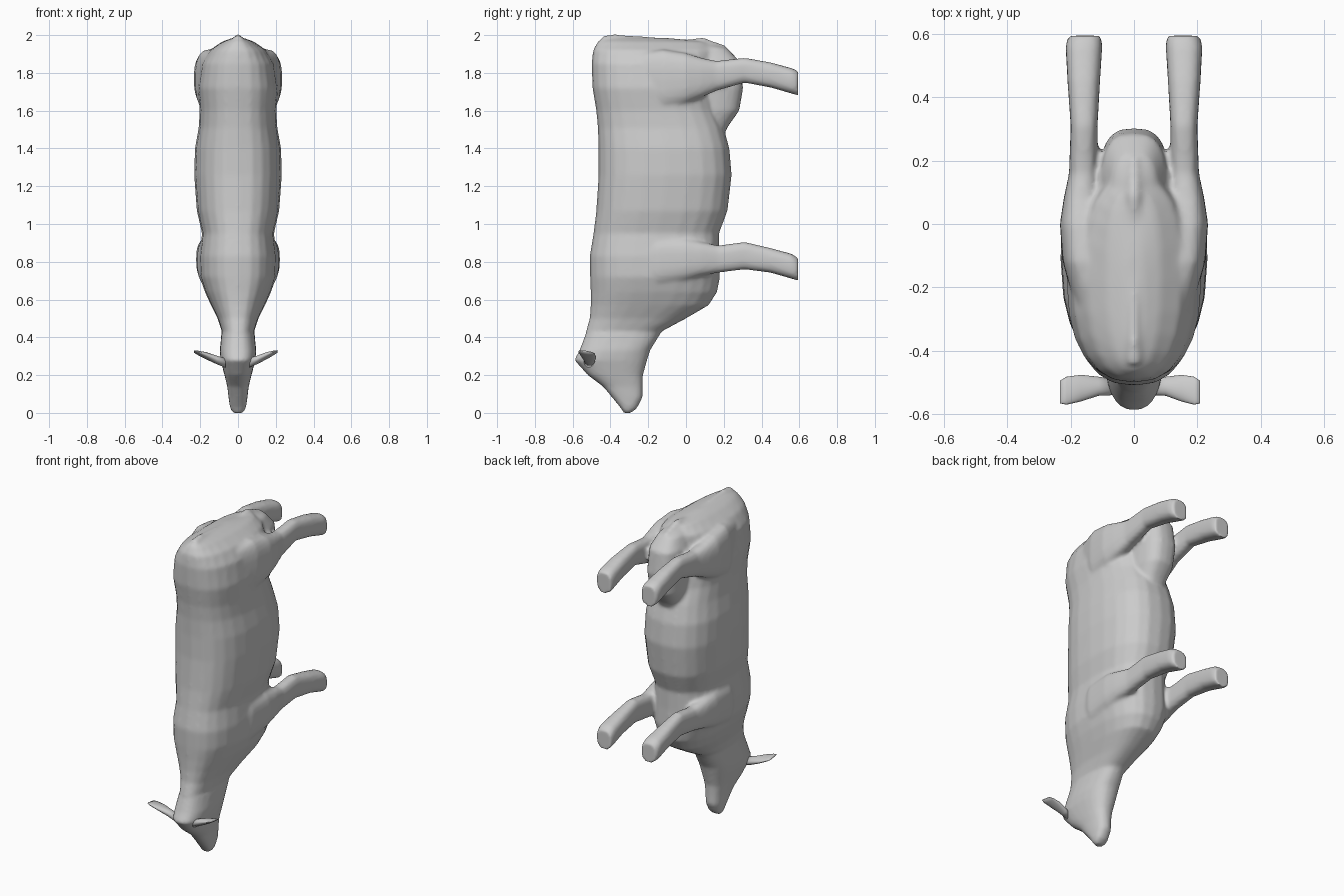
import bpy, bmesh, math
from mathutils import Vector

N = 24


def spow(v, p):
    return math.copysign(abs(v) ** p, v)


def loft(bm, rings, p=0.85, skew=0.0):
    """Rings of (centre, half axis a, half axis b) joined into a closed tube."""
    loops = []
    for c, a, b in rings:
        c, a, b = Vector(c), Vector(a), Vector(b)
        loop = []
        for i in range(N):
            t = 2 * math.pi * i / N
            s = spow(math.sin(t), p)
            loop.append(bm.verts.new(c + a * spow(math.cos(t), p) * (1 + skew * s) + b * s))
        loops.append(loop)
    for l0, l1 in zip(loops, loops[1:]):
        for i in range(N):
            j = (i + 1) % N
            bm.faces.new((l0[i], l0[j], l1[j], l1[i]))
    bm.faces.new(loops[0][::-1])
    bm.faces.new(loops[-1])


def z_loft(bm, rows, p=0.85, skew=0.0):
    """Rows of (z, y back, y belly, half width)."""
    loft(bm, [((0, (y0 + y1) / 2, z), (w, 0, 0), (0, (y1 - y0) / 2, 0))
              for z, y0, y1, w in rows], p, skew)


def y_loft(bm, rows, side=1, p=0.75):
    """Rows of (y, z low, z high, x inner, x outer)."""
    loft(bm, [((side * (x0 + x1) / 2, y, (z0 + z1) / 2), ((x1 - x0) / 2, 0, 0),
               (0, 0, (z1 - z0) / 2)) for y, z0, z1, x0, x1 in rows], p)


def finish(bm, name):
    bmesh.ops.recalc_face_normals(bm, faces=bm.faces)
    me = bpy.data.meshes.new(name)
    bm.to_mesh(me)
    bm.free()
    ob = bpy.data.objects.new(name, me)
    bpy.context.collection.objects.link(ob)
    for f in me.polygons:
        f.use_smooth = True
    return ob


body = bmesh.new()

# Trunk, neck and head, from muzzle up to rump
z_loft(body, [
    (0.00, -0.33, -0.29, 0.028), (0.025, -0.345, -0.26, 0.042),
    (0.08, -0.39, -0.23, 0.05), (0.14, -0.44, -0.23, 0.057),
    (0.20, -0.52, -0.228, 0.072), (0.28, -0.592, -0.205, 0.092),
    (0.33, -0.565, -0.19, 0.097), (0.42, -0.53, -0.135, 0.088)], 0.8)
z_loft(body, [
    (0.36, -0.54, -0.18, 0.09), (0.43, -0.53, -0.13, 0.085),
    (0.50, -0.51, 0.0, 0.108), (0.57, -0.505, 0.12, 0.143),
    (0.64, -0.505, 0.165, 0.175), (0.72, -0.508, 0.18, 0.202),
    (0.83, -0.51, 0.175, 0.205), (0.95, -0.49, 0.175, 0.19),
    (1.07, -0.475, 0.22, 0.218), (1.26, -0.463, 0.242, 0.232),
    (1.40, -0.463, 0.23, 0.228), (1.51, -0.467, 0.20, 0.208),
    (1.60, -0.475, 0.16, 0.203), (1.72, -0.495, 0.13, 0.213),
    (1.85, -0.50, 0.14, 0.193), (1.92, -0.492, 0.15, 0.15),
    (1.965, -0.468, 0.11, 0.085), (1.985, -0.44, -0.1, 0.03)], 0.8, 0.03)

# Udder between the hind legs
z_loft(body, [
    (1.45, -0.1, 0.19, 0.07), (1.52, -0.1, 0.225, 0.09),
    (1.60, -0.1, 0.282, 0.105), (1.72, -0.1, 0.303, 0.112),
    (1.86, -0.1, 0.285, 0.105), (1.93, -0.1, 0.22, 0.075),
    (1.96, -0.1, 0.13, 0.03)], 0.7)

# Tail lying along the rump
y_loft(body, [
    (-0.44, 1.94, 1.996, -0.025, 0.025), (-0.38, 1.94, 2.004, -0.02, 0.02),
    (0.0, 1.92, 1.975, -0.018, 0.018), (0.09, 1.91, 1.988, -0.022, 0.022),
    (0.13, 1.90, 1.972, -0.022, 0.022), (0.21, 1.88, 1.945, -0.02, 0.02)])

# Hind and front legs, both sides
hind = [(-0.28, 1.62, 1.90, 0.08, 0.18), (-0.12, 1.60, 1.925, 0.08, 0.225),
        (0.0, 1.635, 1.905, 0.09, 0.234), (0.08, 1.67, 1.88, 0.11, 0.222),
        (0.16, 1.705, 1.863, 0.115, 0.205), (0.31, 1.748, 1.88, 0.115, 0.20),
        (0.45, 1.722, 1.855, 0.107, 0.21), (0.56, 1.69, 1.825, 0.10, 0.216),
        (0.594, 1.68, 1.81, 0.102, 0.208)]
front = [(-0.30, 0.68, 0.90, 0.08, 0.17), (-0.15, 0.67, 0.93, 0.08, 0.215),
         (0.0, 0.70, 0.925, 0.09, 0.222), (0.08, 0.725, 0.905, 0.11, 0.215),
         (0.17, 0.742, 0.886, 0.115, 0.20), (0.31, 0.76, 0.905, 0.115, 0.20),
         (0.45, 0.742, 0.872, 0.107, 0.21), (0.56, 0.71, 0.842, 0.10, 0.216),
         (0.594, 0.70, 0.82, 0.102, 0.208)]
for side in (1, -1):
    y_loft(body, hind, side)
    y_loft(body, front, side)

# Blend all the overlapping volumes into one skin
cow = finish(body, "cow_body")
rm = cow.modifiers.new("blend", 'REMESH')
rm.mode = 'VOXEL'
rm.voxel_size = 0.011
rm.use_smooth_shade = True
sm = cow.modifiers.new("soften", 'SMOOTH')
sm.factor = 0.5
sm.iterations = 5

# Leaf-shaped ears, the left one a little longer
for side, stretch, name in ((1, 1.0, "right_ear"), (-1, 1.12, "left_ear")):
    ear = bmesh.new()
    rows = [(0.06, -0.515, 0.265, 0.025, 0.025), (0.10, -0.512, 0.28, 0.03, 0.022),
            (0.15, -0.518, 0.302, 0.042, 0.018), (0.19, -0.526, 0.318, 0.044, 0.01),
            (0.208, -0.53, 0.325, 0.036, 0.004)]
    loft(ear, [((side * x * stretch, y, z), (0, h, 0.15 * h * -1), (0, 0, t))
               for x, y, z, h, t in rows], 1.0)
    finish(ear, name)
